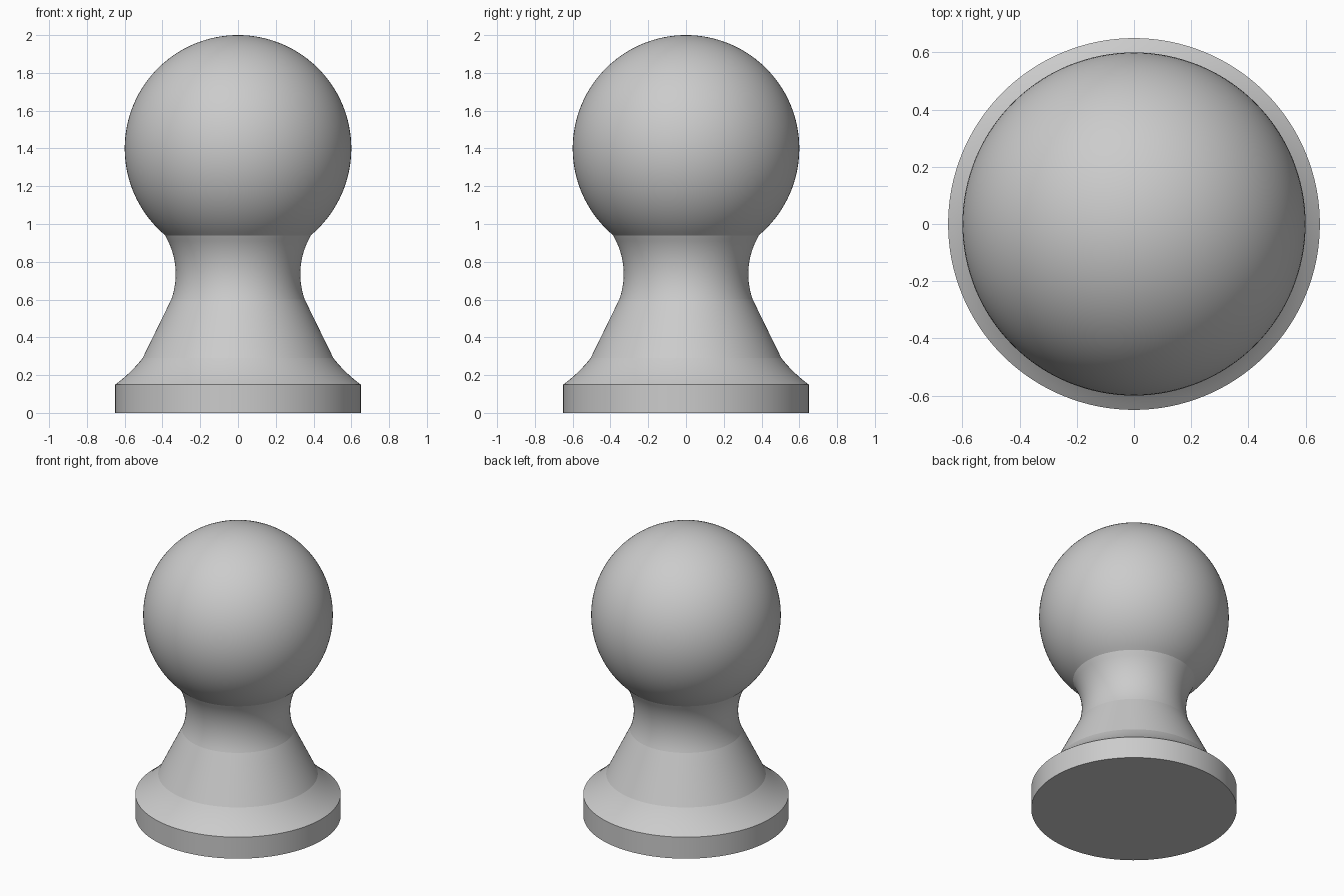
import bpy, bmesh
from math import sin, cos, pi, asin, acos, sqrt

SEGMENTS = 128

cube = bpy.data.objects.get("Cube")
if cube:
    bpy.data.objects.remove(cube, do_unlink=True)

grey = bpy.data.materials.new("plain grey")
grey.use_nodes = True
colour = (0.6, 0.6, 0.6, 1)
grey.diffuse_color = colour
grey.node_tree.nodes["Principled BSDF"].inputs["Base Color"].default_value = colour


def arc(cx, cz, radius, start, end, steps):
    """Profile points (r, z) along a circular arc."""
    angles = [start + (end - start) * i / steps for i in range(steps + 1)]
    return [(cx + radius * cos(a), cz + radius * sin(a)) for a in angles]


def lathe(name, profile, creases=()):
    """Revolve a profile about z; rings listed in creases stay sharp."""
    bm = bmesh.new()
    verts = [bm.verts.new((r, 0, z)) for r, z in profile]
    edges = [bm.edges.new(pair) for pair in zip(verts, verts[1:])]
    bmesh.ops.spin(bm, geom=verts + edges, cent=(0, 0, 0), axis=(0, 0, 1),
                   angle=2 * pi, steps=SEGMENTS, use_merge=True)
    bmesh.ops.remove_doubles(bm, verts=bm.verts, dist=1e-5)
    bmesh.ops.recalc_face_normals(bm, faces=bm.faces)
    for face in bm.faces:
        face.smooth = True
    for edge in bm.edges:
        if any(all(abs(v.co.z - z) < 1e-4 for v in edge.verts) for z in creases):
            edge.smooth = False
    mesh = bpy.data.meshes.new(name)
    bm.to_mesh(mesh)
    bm.free()
    mesh.materials.append(grey)
    obj = bpy.data.objects.new(name, mesh)
    bpy.context.collection.objects.link(obj)
    return obj


# Main heights and radii
base_r, base_top = 0.65, 0.15
flare_r, flare_top = 0.505, 0.29
cone_top, neck_top = 0.6, 0.94
head_r, head_z = 0.6, 1.4

# Neck cove: an arc bulging inwards, narrowest at its waist
cove_r, waist_r, waist_z = 0.4, 0.33, 0.735
cove = arc(waist_r + cove_r, waist_z, cove_r,
           pi + asin((waist_z - cone_top) / cove_r),
           pi - asin((neck_top - waist_z) / cove_r), 20)
join_r = sqrt(head_r ** 2 - (head_z - neck_top) ** 2)
cove[-1] = (join_r, neck_top)

# Slightly hollow flare between the base disc and the cone
flare = []
for i in range(9):
    t = i / 8
    dip = 0.02 * t * (1 - t)
    flare.append((base_r + (flare_r - base_r) * t - dip,
                  base_top + (flare_top - base_top) * t - dip))

# Foot disc, flare, cone and neck in one turned body
lathe("turned_body", [(0, 0), (base_r, 0)] + flare + cove,
      creases=(0, base_top, flare_top, cone_top))

# Ball head, cut where it meets the neck
ball = arc(0, head_z, head_r, -acos(join_r / head_r), pi / 2, 48)
ball[-1] = (0, head_z + head_r)
lathe("ball_head", ball)
